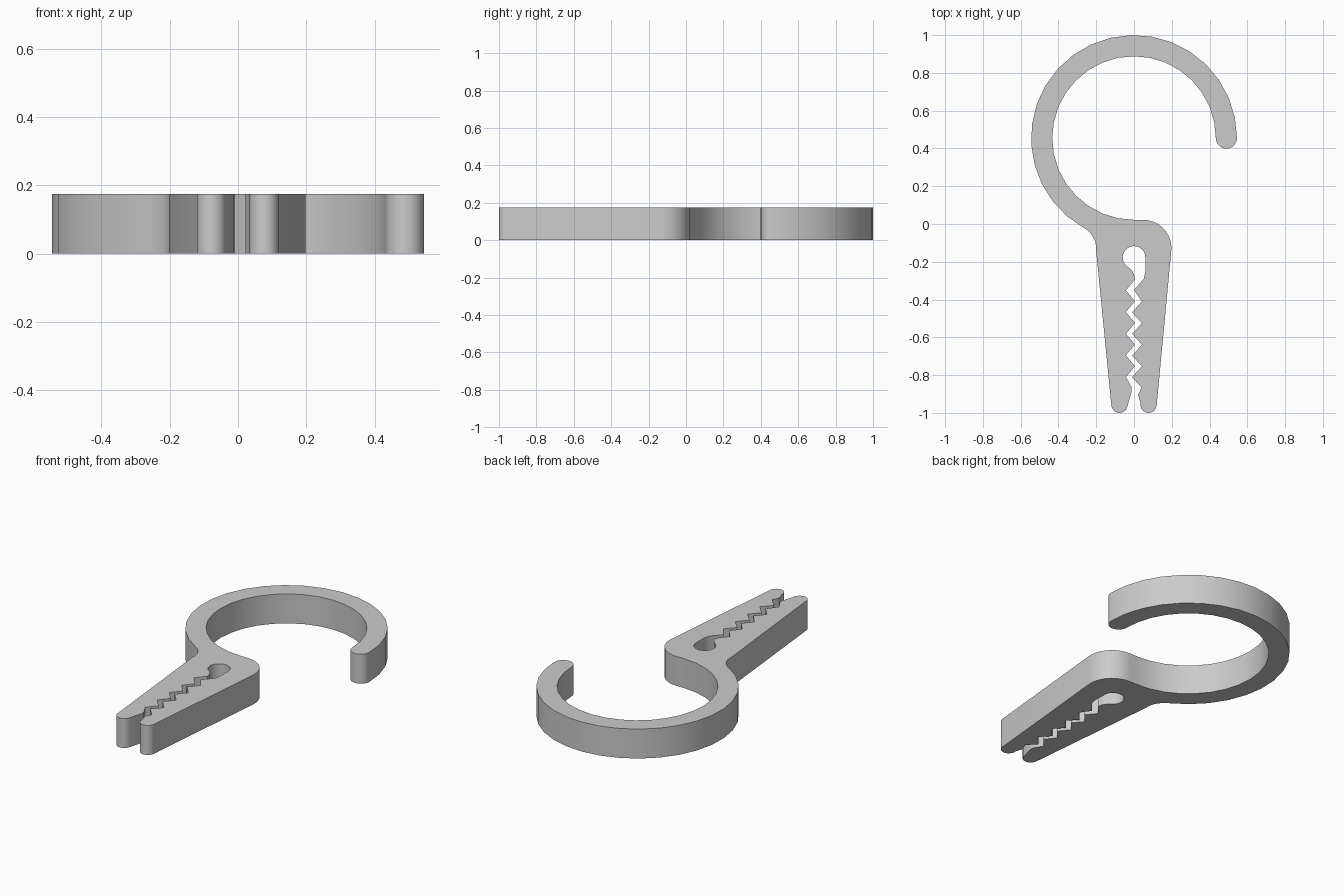
import bpy
import bmesh
from math import radians, cos, sin

cube = bpy.data.objects.get("Cube")
if cube:
    bpy.data.objects.remove(cube)

HEIGHT = 0.175
RING = (0, 0.455)
OUTER, INNER = 0.545, 0.433


def arc(center, radius, start, end, steps):
    """Points along an arc, angles in degrees."""
    angles = [radians(start + (end - start) * i / steps) for i in range(steps + 1)]
    return [(center[0] + radius * cos(a), center[1] + radius * sin(a)) for a in angles]


def teeth(valley_x, peak_x, first_y, count, step):
    """Zigzag edge of one jaw."""
    return [((valley_x, peak_x)[i % 2], first_y + i * step) for i in range(count)]


PITCH = 0.0573
outline = []

# Outer side of the hook, then the fillet into the clip
outline += arc(RING, OUTER, 0, 241, 21)
outline += arc((-0.323, -0.13), 0.123, 61, -5, 7)[1:]

# Left jaw: rounded foot, lead-in and teeth
outline += arc((-0.077, -0.957), 0.043, 185, 350, 10)
outline += [(-0.012, -0.885), (-0.012, -0.865)]
outline += teeth(-0.043, 0.005, -0.81, 10, PITCH)

# Spring hole between the jaws
outline += [(0.0, -0.265), (-0.012, -0.245)]
outline += arc((0, -0.177), 0.06, 222, 0, 14)
outline += [(0.06, -0.255), (0.052, -0.29)]

# Right jaw: teeth, lead-in and rounded foot
outline += [(0.0, -0.35)]
outline += teeth(0.042, -0.01, -0.41, 9, -PITCH)
outline += [(0.038, -0.868), (0.022, -0.905)]
outline += arc((0.077, -0.957), 0.043, 170, 355, 11)

# Rounded shoulder, inner side of the hook and the round tip
outline += arc((0.048, -0.128), 0.15, -5, 90, 9)
outline += arc(RING, INNER, 270, 0, 24)
outline += arc(((OUTER + INNER) / 2, RING[1]), (OUTER - INNER) / 2, 180, 360, 10)[1:-1]

# Extrude the outline into a solid
bm = bmesh.new()
base = bm.faces.new([bm.verts.new((x, y, 0)) for x, y in outline])
top = bmesh.ops.extrude_face_region(bm, geom=[base], use_keep_orig=True)
bmesh.ops.translate(bm, vec=(0, 0, HEIGHT),
                    verts=[v for v in top["geom"] if isinstance(v, bmesh.types.BMVert)])
bmesh.ops.recalc_face_normals(bm, faces=bm.faces)
mesh = bpy.data.meshes.new("hook_clip")
bm.to_mesh(mesh)
bm.free()

clip = bpy.data.objects.new("hook_clip", mesh)
bpy.context.collection.objects.link(clip)

# Plain grey plastic
grey = bpy.data.materials.new("grey_plastic")
grey.use_nodes = True
color = (0.6, 0.6, 0.6, 1)
grey.diffuse_color = color
grey.node_tree.nodes["Principled BSDF"].inputs["Base Color"].default_value = color
mesh.materials.append(grey)

# Smooth the curved walls, keep the teeth and rims sharp
bpy.ops.object.select_all(action="DESELECT")
clip.select_set(True)
bpy.context.view_layer.objects.active = clip
bpy.ops.object.shade_smooth_by_angle(angle=radians(30))
